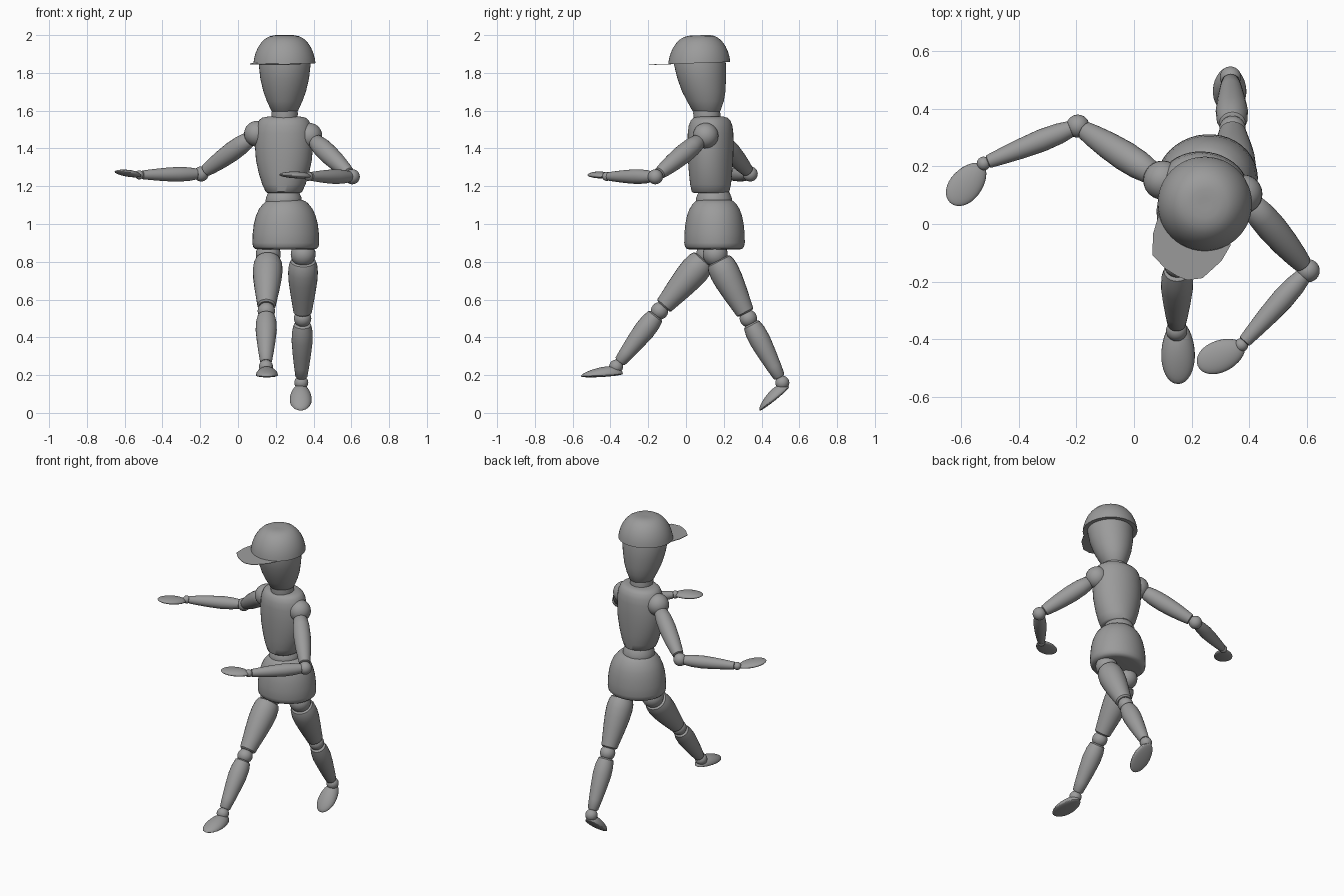
import bpy, bmesh, math
from mathutils import Vector, Matrix

if "Cube" in bpy.data.objects:
    bpy.data.objects.remove(bpy.data.objects["Cube"])

grey = bpy.data.materials.new("plain grey")
grey.diffuse_color = (0.33, 0.33, 0.33, 1)
grey.use_nodes = True
grey.node_tree.nodes["Principled BSDF"].inputs["Base Color"].default_value = grey.diffuse_color


def finish(name, bm, angle=40):
    bmesh.ops.recalc_face_normals(bm, faces=bm.faces)
    me = bpy.data.meshes.new(name)
    bm.to_mesh(me)
    bm.free()
    me.materials.append(grey)
    ob = bpy.data.objects.new(name, me)
    bpy.context.collection.objects.link(ob)
    bpy.ops.object.select_all(action='DESELECT')
    ob.select_set(True)
    bpy.context.view_layer.objects.active = ob
    bpy.ops.object.shade_smooth_by_angle(angle=math.radians(angle))
    return ob


def loft(name, rings, matrix=Matrix(), n=40, yaw=0):
    """Skin elliptic rings (cx, cy, z, rx, ry) and cap both ends."""
    bm = bmesh.new()
    turn = Matrix.Rotation(math.radians(yaw), 3, 'Z')
    loops = []
    for cx, cy, z, rx, ry in rings:
        loop = []
        for i in range(n):
            a = 2 * math.pi * i / n
            p = turn @ Vector((rx * math.cos(a), ry * math.sin(a), 0)) + Vector((cx, cy, z))
            loop.append(bm.verts.new(matrix @ p))
        loops.append(loop)
    for lo, hi in zip(loops, loops[1:]):
        for i in range(n):
            j = (i + 1) % n
            bm.faces.new((lo[i], lo[j], hi[j], hi[i]))
    bm.faces.new(loops[0][::-1])
    bm.faces.new(loops[-1])
    return finish(name, bm)


def ball(name, centre, r):
    bm = bmesh.new()
    bmesh.ops.create_uvsphere(bm, u_segments=24, v_segments=14, radius=r,
                              matrix=Matrix.Translation(centre))
    return finish(name, bm)


def limb(name, a, b, profile):
    """Turned wooden segment between two joints; profile is (t, radius)."""
    a, b = Vector(a), Vector(b)
    d = b - a
    m = Matrix.Translation(a) @ d.to_track_quat('Z', 'Y').to_matrix().to_4x4()
    loft(name, [(0, 0, t * d.length, r, r) for t, r in profile], m, 24)


def paddle(name, centre, forward, half_len, half_wid, top, under, taper):
    """Flattened egg for hands and feet, thinner towards the tip."""
    f = Vector(forward).normalized()
    side = Vector((0, 0, 1)).cross(f).normalized()
    up = f.cross(side)
    bm = bmesh.new()
    bmesh.ops.create_uvsphere(bm, u_segments=32, v_segments=16, radius=1)
    for v in bm.verts:
        x, y, z = v.co
        h = top * (1 - taper * x) if z > 0 else under
        v.co = (Vector(centre) + f * x * half_len
                + side * y * half_wid * (1 + 0.1 * x) + up * z * h)
    finish(name, bm)


# Head and neck
loft("neck", [(.247, .112, 1.54, .066, .068), (.247, .11, 1.585, .07, .072),
              (.247, .107, 1.625, .064, .066)])
loft("head", [(.247, .112, 1.588, .058, .062), (.247, .108, 1.60, .07, .076),
              (.247, .103, 1.65, .093, .098), (.247, .094, 1.70, .112, .115),
              (.247, .083, 1.77, .129, .129), (.247, .073, 1.85, .138, .138),
              (.247, .07, 1.92, .125, .125)], yaw=-25)

# Cap dome, leaning slightly forward, and thin peak
lean = 0.035
tilt = Matrix(((1, 0, 0, 0), (0, 1, 0, 0), (0, lean, 1, -lean * .07), (0, 0, 0, 1)))
dome = [(1.852, .164), (1.875, .161), (1.905, .153), (1.935, .14), (1.96, .123),
        (1.98, .103), (1.993, .08), (1.999, .05), (1.998, .02)]
loft("cap_dome", [(.246, .07, z, r, r) for z, r in dome], tilt, 48)
bm = bmesh.new()
outline = [(.33, -.02), (.095, .07), (.085, .03), (.066, -.035), (.064, -.108), (.11, -.156),
           (.15, -.181), (.185, -.195), (.238, -.188), (.304, -.128), (.335, -.075)]
low = [bm.verts.new(tilt @ Vector((x, y, 1.851))) for x, y in outline]
high = [bm.verts.new(v.co + Vector((0, 0, .003))) for v in low]
bm.faces.new(low)
bm.faces.new(high)
for i in range(len(low)):
    j = (i + 1) % len(low)
    bm.faces.new((low[i], low[j], high[j], high[i]))
finish("cap_peak", bm)

# Torso, waist and hips
torso = [(1.163, .085, .088), (1.172, .097, .1), (1.21, .115, .108), (1.27, .134, .114),
         (1.34, .149, .119), (1.41, .154, .121), (1.48, .152, .12), (1.52, .145, .115),
         (1.548, .133, .104), (1.562, .118, .09), (1.568, .09, .07)]
loft("torso", [(.243, .13, z, rx, ry) for z, rx, ry in torso], yaw=-9)
waist = [(1.08, .09), (1.115, .097), (1.14, .094), (1.165, .083), (1.185, .07)]
loft("waist", [(.242, .148, z, r, r) for z, r in waist])
hips = [(.865, .145, .13), (.868, .162, .146), (.88, .174, .156), (.9, .178, .16),
        (.95, .176, .159), (1.0, .17, .154), (1.045, .158, .145), (1.08, .142, .132),
        (1.105, .122, .116), (1.12, .106, .102), (1.126, .09, .088)]
loft("hips", [(.253, .151, z, rx, ry) for z, rx, ry in hips], yaw=12)

# Limb profiles: position along the segment, radius
THIGH = [(.09, .05), (.11, .066), (.17, .075), (.28, .079), (.42, .076), (.6, .067),
         (.78, .056), (.9, .049), (.92, .04)]
SHIN = [(.08, .036), (.1, .046), (.2, .054), (.35, .056), (.55, .049), (.75, .04),
        (.9, .032), (.92, .025)]
UPPER_ARM = [(.12, .03), (.15, .042), (.28, .05), (.45, .052), (.65, .047),
             (.82, .039), (.91, .033), (.92, .025)]
FOREARM = [(.06, .02), (.08, .029), (.2, .036), (.38, .039), (.6, .035),
           (.82, .028), (.95, .023), (.96, .016)]

# Legs: hip, knee, ankle
legs = {
    "forward_leg": ((.16, .12, .84), (.15, -.14, .54), (.148, -.37, .245)),
    "rear_leg": ((.345, .155, .84), (.342, .33, .5), (.335, .51, .16)),
}
for name, (hip, knee, ankle) in legs.items():
    ball(name + "_hip_joint", hip, .066)
    limb(name + "_thigh", hip, knee, THIGH)
    ball(name + "_knee", knee, .046)
    limb(name + "_shin", knee, ankle, SHIN)
    ball(name + "_ankle", ankle, .037)
paddle("forward_foot", (.153, -.445, .2), (0, -1, -.06), .111, .058, .042, .01, .35)
paddle("rear_foot", (.332, .468, .076), (0, -.78, -.63), .1, .058, .044, .01, .35)

# Arms: shoulder, elbow, wrist
arms = {
    "outer_arm": ((.1, .152, 1.478), (-.195, .34, 1.265), (-.522, .21, 1.26)),
    "folded_arm": ((.378, .104, 1.467), (.605, -.162, 1.25), (.373, -.42, 1.252)),
}
for name, (shoulder, elbow, wrist) in arms.items():
    ball(name + "_shoulder", shoulder, .068)
    limb(name + "_upper", shoulder, elbow, UPPER_ARM)
    ball(name + "_elbow", elbow, .04)
    limb(name + "_forearm", elbow, wrist, FOREARM)
    ball(name + "_wrist", wrist, .024)
paddle("outer_hand", (-.581, .139, 1.266), (-.65, -.76, .15), .088, .055, .02, .014, .2)
paddle("folded_hand", (.302, -.458, 1.256), (-.93, -.4, .06), .088, .055, .022, .014, .2)
